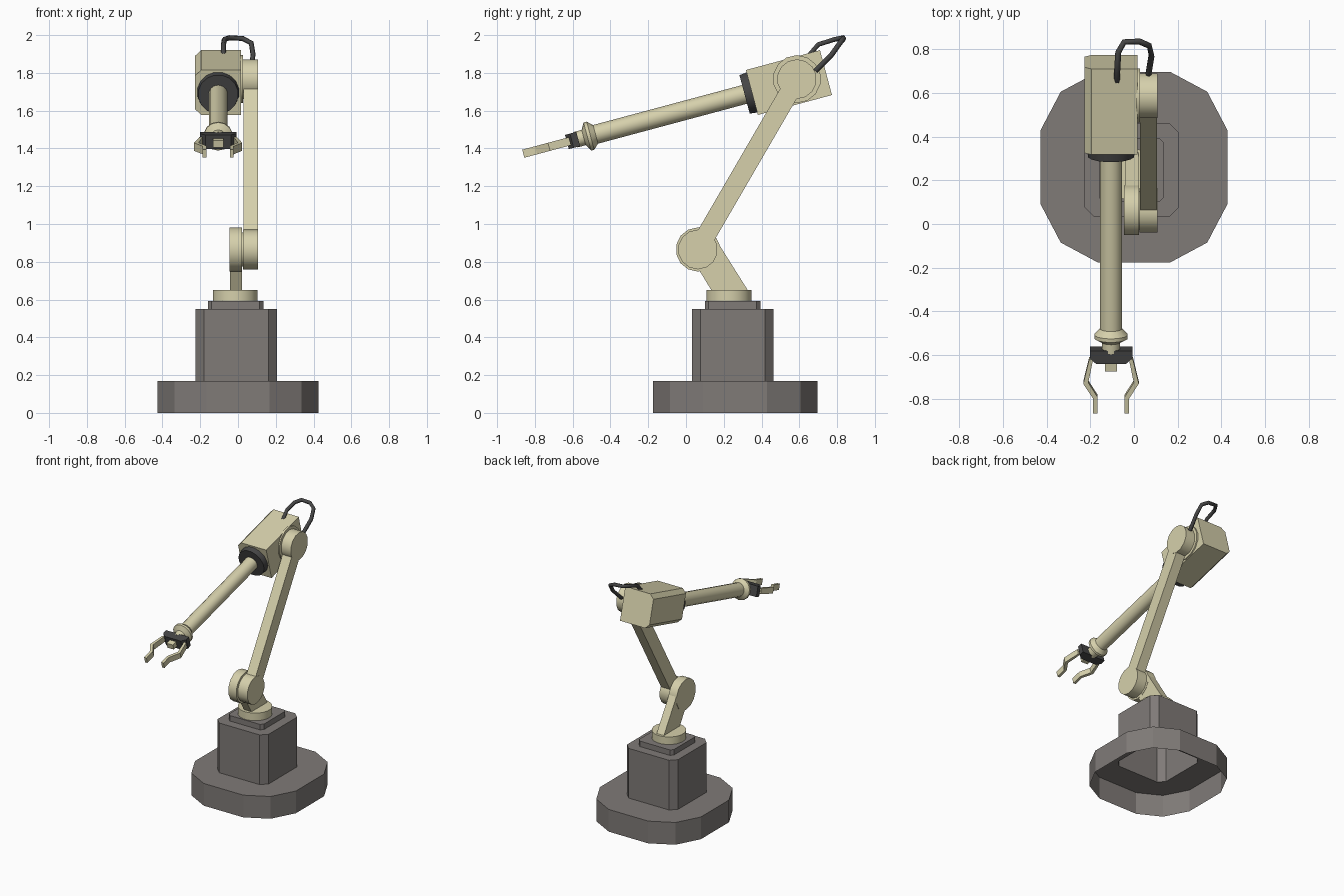
import bpy, bmesh, math
from mathutils import Matrix, Vector

if "Cube" in bpy.data.objects:
    bpy.data.objects.remove(bpy.data.objects["Cube"])


def material(name, rgb):
    m = bpy.data.materials.new(name)
    m.diffuse_color = (*rgb, 1)
    m.use_nodes = True
    m.node_tree.nodes["Principled BSDF"].inputs["Base Color"].default_value = m.diffuse_color
    return m


BEIGE = material("cream_paint", (0.67, 0.63, 0.41))
GREY = material("warm_grey", (0.215, 0.197, 0.187))
DARK = material("dark_rubber", (0.06, 0.06, 0.06))
I = Matrix.Identity(4)
# Forearm frame: local -y runs forward along the arm, tipped 15 degrees down
ARM = Matrix.Translation((-0.105, 0.545, 1.749)) @ Matrix.Rotation(math.radians(15), 4, 'X')


def finish(name, bm, mat, M=I, smooth=False):
    bmesh.ops.recalc_face_normals(bm, faces=bm.faces)
    me = bpy.data.meshes.new(name)
    bm.to_mesh(me)
    bm.free()
    me.transform(M)
    me.materials.append(mat)
    ob = bpy.data.objects.new(name, me)
    bpy.context.collection.objects.link(ob)
    if smooth:
        bpy.ops.object.select_all(action='DESELECT')
        ob.select_set(True)
        bpy.context.view_layer.objects.active = ob
        bpy.ops.object.shade_smooth_by_angle(angle=math.radians(35))
    return ob


def loft(name, rings, mat, M=I, smooth=False):
    """Skin rings with equal point counts and cap both ends."""
    bm = bmesh.new()
    vs = [[bm.verts.new(p) for p in r] for r in rings]
    n = len(vs[0])
    for a, b in zip(vs, vs[1:]):
        for i in range(n):
            j = (i + 1) % n
            bm.faces.new((a[i], a[j], b[j], b[i]))
    bm.faces.new(vs[0])
    bm.faces.new(vs[-1])
    return finish(name, bm, mat, M, smooth)


def prism(name, prof, axis, a, b, mat, M=I):
    """Extrude a 2D outline along one axis between a and b."""
    def at(p, t):
        q = list(p)
        q.insert(axis, t)
        return q
    return loft(name, [[at(p, a) for p in prof], [at(p, b) for p in prof]], mat, M)


def turned(name, stations, axis, centre, sides, mat, M=I):
    """Round part: stations of (position along axis, radius)."""
    rings = []
    for t, r in stations:
        ring = []
        for i in range(sides):
            a = 2 * math.pi * (i + 0.5) / sides
            p = [centre[0] + r * math.cos(a), centre[1] + r * math.sin(a)]
            p.insert(axis, t)
            ring.append(p)
        rings.append(ring)
    return loft(name, rings, mat, M, True)


def chamfered(cx, cy, h, c):
    return [(cx + sx * a, cy + sy * b) for sx, sy, a, b in (
        (1, -1, h, h - c), (1, 1, h, h - c), (1, 1, h - c, h), (-1, 1, h - c, h),
        (-1, 1, h, h - c), (-1, -1, h, h - c), (-1, -1, h - c, h), (1, -1, h - c, h))]


# Pedestal: one open-bottomed shell, foot skirt + ledge + column
quarter = [(0.427, 0.17), (0.335, 0.345), (0.167, 0.435)]
foot = ([(x, y) for x, y in quarter] + [(-x, y) for x, y in reversed(quarter)]
        + [(-x, -y) for x, y in quarter] + [(x, -y) for x, y in reversed(quarter)])
foot = [(x, y + 0.26) for x, y in foot]
column = chamfered(-0.01, 0.247, 0.216, 0.045)
bm = bmesh.new()
ledge = []
for outline, z0, z1, keep in ((foot, 0, 0.17, 1), (column, 0.17, 0.55, 0)):
    rings = [[bm.verts.new((x, y, z)) for x, y in outline] for z in (z0, z1)]
    n = len(outline)
    for i in range(n):
        j = (i + 1) % n
        bm.faces.new((rings[0][i], rings[0][j], rings[1][j], rings[1][i]))
        r = rings[keep]
        ledge.append(bm.edges.get((r[i], r[j])))
bm.faces.new(rings[1])
bmesh.ops.triangle_fill(bm, edges=ledge, use_beauty=True, normal=(0, 0, 1))
finish("pedestal", bm, GREY)
prism("pedestal_step", chamfered(-0.012, 0.247, 0.147, 0.02), 2, 0.55, 0.592, GREY)

# Turntable and shoulder
turned("turntable", [(0.592, 0.12), (0.65, 0.12)], 2, (-0.015, 0.228), 20, BEIGE)
S, E = (0.063, 0.865), (0.587, 1.767)
prism("shoulder_bracket", [(0.07, 0.755), (0.137, 0.645), (0.33, 0.645), (0.16, 0.915), S],
      0, -0.042, 0.02, BEIGE)
turned("shoulder_disc", [(-0.045, 0.117), (0.022, 0.117)], 0, S, 14, BEIGE)
turned("shoulder_pin", [(0.02, 0.09), (0.028, 0.09)], 0, S, 14, BEIGE)

# Upper arm with a disc at each end
for label, c in (("lower", S), ("upper", E)):
    turned(f"upper_arm_{label}_disc", [(0.026, 0.105), (0.107, 0.105)], 0, c, 14, BEIGE)
s, e = Vector(S), Vector(E)
side = (e - s).normalized().orthogonal() * 0.051
prism("upper_arm_bar", [tuple(p) for p in (s + side, e + side, e - side, s - side)],
      0, 0.028, 0.105, BEIGE)
turned("elbow_washer", [(0.01, 0.127), (0.027, 0.127)], 0, E, 14, BEIGE)

# Elbow housing, bevelled along its left edges
prism("elbow_housing", [(0.122, -0.123), (0.122, 0.123), (-0.09, 0.123), (-0.122, 0.092),
                        (-0.122, -0.092), (-0.09, -0.123)], 1, -0.203, 0.203, BEIGE, ARM)

# Forearm: collar, tube with flared wrist
turned("forearm_collar", [(-0.203, 0.112), (-0.243, 0.107)], 1, (0, 0), 16, DARK, ARM)
turned("forearm_tube", [(-0.24, 0.051), (-1.06, 0.051), (-1.088, 0.077), (-1.105, 0.077),
                        (-1.125, 0.042), (-1.17, 0.042)], 1, (0, 0), 14, BEIGE, ARM)

# Gripper: dark palm, small hub, two bent fingers
prism("gripper_palm", [(-0.097, -1.155), (0.097, -1.155), (0.097, -1.19), (0.068, -1.217),
                       (-0.068, -1.217), (-0.097, -1.19)], 2, -0.039, 0.039, DARK, ARM)
prism("gripper_hub", [(-0.027, -1.21), (0.027, -1.21), (0.027, -1.257), (-0.027, -1.257)],
      2, -0.02, 0.02, BEIGE, ARM)
finger = [(0.082, -1.2), (0.104, -1.31), (0.062, -1.378), (0.062, -1.456),
          (0.082, -1.456), (0.082, -1.386), (0.127, -1.315), (0.1, -1.2)]
for label, k in (("left", -1), ("right", 1)):
    prism(f"{label}_finger", [(k * x, y) for x, y in finger], 2, -0.022, 0.022, BEIGE, ARM)

# Cable looping from the housing to the elbow disc
path = [(-0.077, 0.645, 1.885), (-0.077, 0.70, 1.95), (-0.072, 0.785, 1.977), (-0.045, 0.833, 1.986),
        (0.025, 0.835, 1.982), (0.07, 0.815, 1.958), (0.08, 0.77, 1.895), (0.066, 0.685, 1.81)]
cu = bpy.data.curves.new("cable", 'CURVE')
cu.dimensions = '3D'
cu.bevel_depth = 0.014
cu.bevel_resolution = 1
cu.use_fill_caps = True
sp = cu.splines.new('POLY')
sp.points.add(len(path) - 1)
for pt, p in zip(sp.points, path):
    pt.co = (*p, 1)
cu.materials.append(DARK)
cable = bpy.data.objects.new("cable", cu)
bpy.context.collection.objects.link(cable)
bpy.ops.object.select_all(action='DESELECT')
cable.select_set(True)
bpy.context.view_layer.objects.active = cable
bpy.ops.object.convert(target='MESH')
